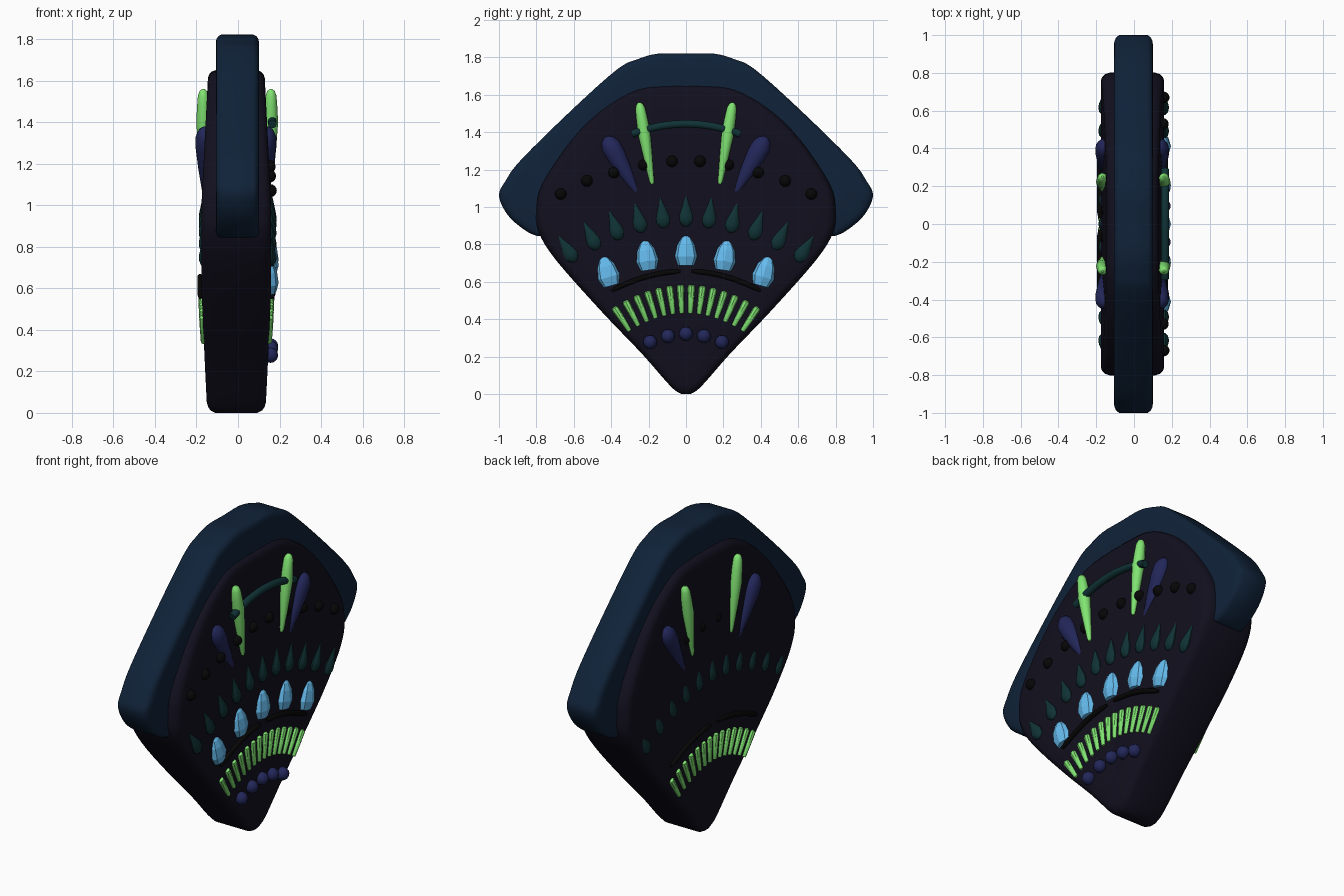
import bpy, bmesh, math
from mathutils import Matrix, Vector

if "Cube" in bpy.data.objects:
    bpy.data.objects.remove(bpy.data.objects["Cube"])

def material(name, rgb):
    m = bpy.data.materials.new(name)
    m.diffuse_color = (*rgb, 1)
    m.use_nodes = True
    m.node_tree.nodes["Principled BSDF"].inputs["Base Color"].default_value = m.diffuse_color
    return m

BODY = material("dark_plum", (0.006, 0.005, 0.013))
NAVY = material("navy", (0.005, 0.016, 0.040))
GREEN = material("green", (0.22, 0.78, 0.17))
BLUE = material("sky_blue", (0.13, 0.50, 0.86))
INDIGO = material("indigo", (0.016, 0.020, 0.100))
TEAL = material("teal", (0.005, 0.032, 0.036))
BLACK = material("black", (0.002, 0.002, 0.002))

def finish(bm, name, mat, smooth=True):
    bmesh.ops.recalc_face_normals(bm, faces=bm.faces[:])
    me = bpy.data.meshes.new(name)
    bm.to_mesh(me)
    bm.free()
    me.materials.append(mat)
    ob = bpy.data.objects.new(name, me)
    bpy.context.collection.objects.link(ob)
    if smooth:
        bpy.ops.object.select_all(action='DESELECT')
        ob.select_set(True)
        bpy.context.view_layer.objects.active = ob
        bpy.ops.object.shade_smooth_by_angle(angle=math.radians(40))
    return ob

def outline(half, steps=4):
    """Mirror a right-hand half profile and smooth it into a closed loop."""
    pts = half + [(-y, z) for y, z in reversed(half) if y > 0]
    pts = [Vector(p) for p in pts]
    n, out = len(pts), []
    for i in range(n):
        a, b, c, d = (pts[(i + k) % n] for k in (-1, 0, 1, 2))
        for s in range(steps):
            t = s / steps
            out.append(0.5 * (2*b + (c - a)*t + (2*a - 5*b + 4*c - d)*t*t
                              + (3*b - a - 3*c + d)*t**3))
    return out

def slab(name, loop, center, thick, rings, mat, x0):
    """Loft a rounded slab; thick(z) is the half thickness."""
    bm = bmesh.new()
    c = Vector(center)
    rows = []
    for fx, s in rings:
        row = []
        for p in loop:
            q = c + (p - c) * s
            row.append(bm.verts.new((x0 + fx * thick(q.y), q.x, q.y)))
        rows.append(row)
    n = len(loop)
    for a, b in zip(rows, rows[1:]):
        for i in range(n):
            bm.faces.new((a[i], a[(i+1) % n], b[(i+1) % n], b[i]))
    for row, side in ((rows[0], -1), (rows[-1], 1)):
        tip = bm.verts.new((x0 + side * thick(c.y), c.x, c.y))
        for i in range(n):
            bm.faces.new((row[i], row[(i+1) % n], tip))
    return finish(bm, name, mat)

X0 = -0.008

def body_half(z):
    keys = [(0, .14), (.2, .15), (.6, .168), (1.0, .168), (1.65, .135)]
    for (a, u), (b, v) in zip(keys, keys[1:]):
        if z <= b:
            return u + (v - u) * max(0, z - a) / (b - a)
    return keys[-1][1]

def face_x(z, side):
    return X0 + side * body_half(z)

RINGS = [(-1, .5), (-1, .8), (-1, .945), (-.96, .97), (-.88, .988), (-.72, 1),
         (.72, 1), (.88, .988), (.96, .97), (1, .945), (1, .8), (1, .5)]

# Fan-shaped body
body = outline([(0, 0), (.035, .006), (.09, .05), (.235, .215), (.45, .44), (.69, .71),
                (.785, .86), (.8, .975), (.77, 1.12), (.61, 1.36), (.45, 1.52),
                (.26, 1.63), (.08, 1.65), (0, 1.65)])
slab("fan_body", body, (0, .95), body_half, RINGS, BODY, X0)

# Outer rim around the top
rim = outline([(0, .845), (.4, .845), (.74, .845), (.81, .85), (.88, .89), (.955, .96),
               (1.0, 1.06), (.965, 1.14), (.88, 1.255), (.61, 1.52), (.37, 1.735),
               (.26, 1.79), (.15, 1.82), (0, 1.82)])
slab("outer_rim", rim, (0, 1.15), lambda z: .104, RINGS, NAVY, -.003)

def lathe(name, profile, segs, x, y, z, lean, depth, mat, smooth=True):
    """Revolve (height, radius) pairs, flatten in x by depth, lean away from centre."""
    bm = bmesh.new()
    rows = []
    for h, r in profile:
        rows.append([bm.verts.new((depth * r * math.cos(2*math.pi*i/segs),
                                   r * math.sin(2*math.pi*i/segs), h)) for i in range(segs)])
    for a, b in zip(rows, rows[1:]):
        for i in range(segs):
            bm.faces.new((a[i], a[(i+1) % segs], b[(i+1) % segs], b[i]))
    bm.faces.new(rows[0])
    bm.faces.new(rows[-1])
    bm.transform(Matrix.Translation((x, y, z)) @ Matrix.Rotation(-math.radians(lean), 4, 'X'))
    return finish(bm, name, mat, smooth)

def ball(name, r, x, y, z, mat):
    bm = bmesh.new()
    bmesh.ops.create_uvsphere(bm, u_segments=14, v_segments=8, radius=r,
                              matrix=Matrix.Translation((x, y, z)))
    return finish(bm, name, mat)

def tube(name, pts, r, mat, ends=1.0):
    cu = bpy.data.curves.new(name, 'CURVE')
    cu.dimensions = '3D'
    cu.bevel_depth, cu.bevel_resolution, cu.use_fill_caps = r, 3, True
    sp = cu.splines.new('POLY')
    sp.points.add(len(pts) - 1)
    for i, p in enumerate(pts):
        sp.points[i].co = (*p, 1)
        sp.points[i].radius = ends if i in (0, len(pts) - 1) else 1
    cu.materials.append(mat)
    bpy.context.collection.objects.link(bpy.data.objects.new(name, cu))

SPIKE = [(-.22, .008), (-.2, .013), (-.05, .026), (.06, .034), (.14, .030),
         (.19, .026), (.212, .018), (.222, .006)]
CLUB = [(-.18, .008), (-.165, .016), (-.05, .036), (.07, .052), (.13, .052),
        (.165, .036), (.182, .012)]
DROP = [(-.078, .010), (-.07, .024), (-.045, .038), (-.02, .037), (.02, .024), (.082, .003)]
SLAT = [(-.075, .009), (-.07, .012), (.06, .020), (.072, .018), (.078, .010)]
GEM = [(-.078, .046), (-.03, .064), (.03, .052), (.068, .030), (.08, .014)]

for side, tag in ((1, "right"), (-1, "left")):
    for m in (-1, 1):
        # Long green spikes and indigo clubs
        lathe(f"green_spike_{tag}", SPIKE, 12, X0/2 + side*.163, m*.215, 1.34, m*9, 1, GREEN)
        lathe(f"indigo_club_{tag}", CLUB, 14, -.01 + side*.15, m*.34, 1.215, m*29, .85, INDIGO)
        # Thin black brow arcs
        pts = [(face_x(.6, side) + side*.006, m*(.03 + .37*t),
                .657 - .015*t - .09*t*t) for t in (i/10 for i in range(11))]
        tube(f"black_brow_{tag}", pts, .014, BLACK, .5)
    # Fan of teal drops
    for i in range(-5, 6):
        y = i * .127
        z = .975 - .20 * (abs(i) / 5) ** 1.9
        sink = 0 if side > 0 else .012
        lathe(f"teal_drop_{tag}", DROP, 10, face_x(z, side) - side*sink, y, z, i*6.6, .65, TEAL)
    # Fan of green slats
    for i in range(14):
        t = (i - 6.5) / 6.5
        a = t * 33
        z = .507 - .107 * t * t
        lathe(f"green_slat_{tag}", SLAT, 8, face_x(z, side), t*.342, z, a, 1.0, GREEN)
    # Row of black studs, sunk on the left face where only the middle ones show
    for y, z in ((.075, 1.245), (.225, 1.225), (.385, 1.185), (.53, 1.14), (.67, 1.07)):
        if side < 0 and y > .3:
            continue
        for m in (-1, 1):
            ball(f"black_stud_{tag}", .031, face_x(z, side) - (0 if side > 0 else -.02),
                 m*y, z, BLACK)

# Teal bar joining the spikes, right face only
tube("teal_bar", [(.165, y, 1.445 - .65*y*y) for y in (i*.029 for i in range(-10, 11))],
     .021, TEAL)

# Faceted blue gems, right face only
for i, z in zip(range(-2, 3), (.655, .74, .765, .74, .655)):
    lathe("blue_gem", GEM, 8, .152, i*.21, z, i*8, .68, BLUE, smooth=False)

# Indigo beads, right face only
for i, z in zip(range(-2, 3), (.278, .31, .322, .31, .278)):
    ball("indigo_bead", .037, .157, i*.096, z, INDIGO)
